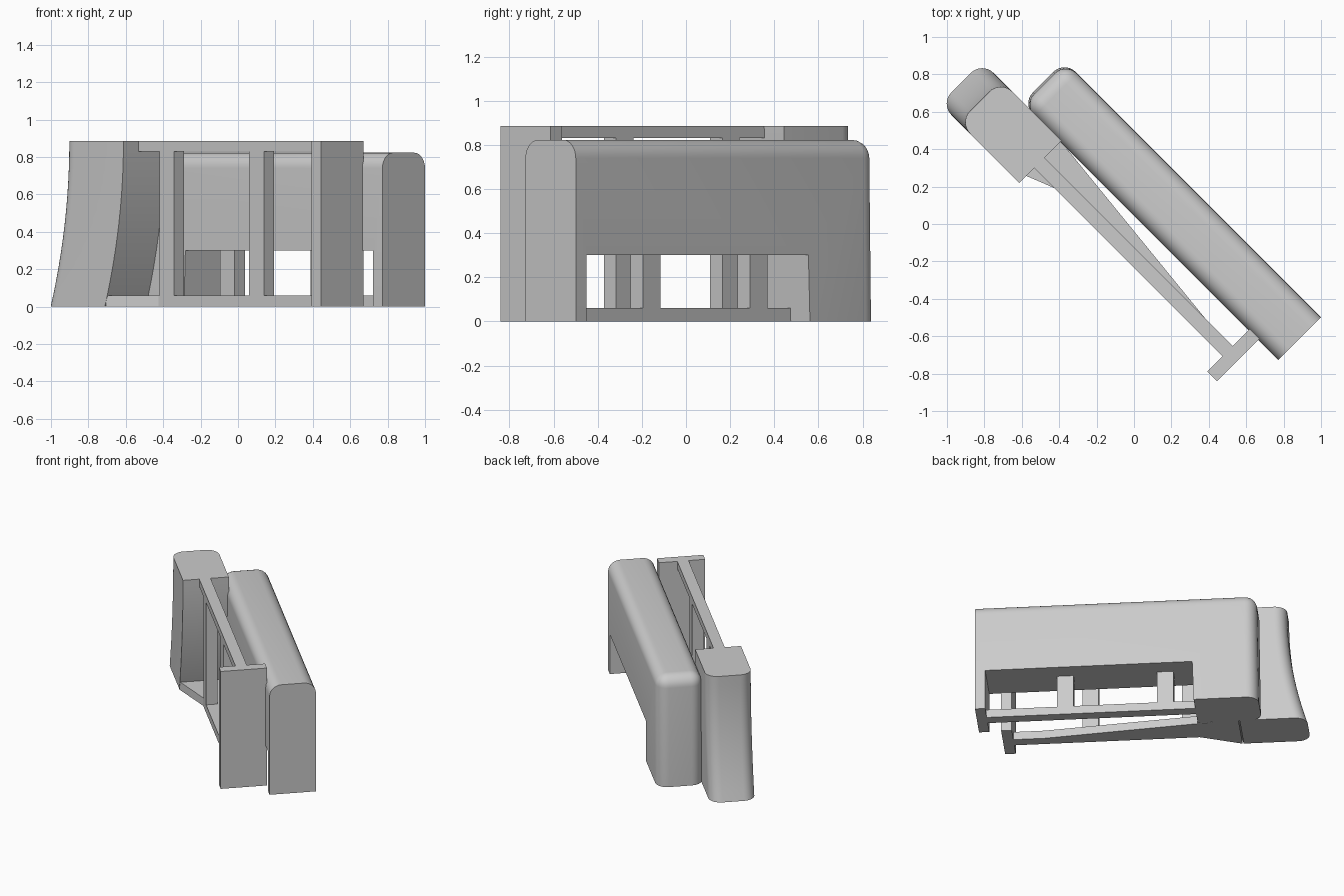
import bpy, bmesh, math
from mathutils import Matrix, Vector

if "Cube" in bpy.data.objects:
    bpy.data.objects.remove(bpy.data.objects["Cube"])

TURN = Matrix.Rotation(-math.pi / 4, 4, 'Z')   # parts are built straight, then turned 45 degrees
grey = bpy.data.materials.new("light_grey")
grey.diffuse_color = (0.6, 0.6, 0.6, 1)
grey.use_nodes = True
grey.node_tree.nodes["Principled BSDF"].inputs["Base Color"].default_value = grey.diffuse_color


def finish(bm, name, smooth=False):
    bmesh.ops.recalc_face_normals(bm, faces=bm.faces)
    bm.transform(TURN)
    me = bpy.data.meshes.new(name)
    bm.to_mesh(me)
    bm.free()
    me.materials.append(grey)
    ob = bpy.data.objects.new(name, me)
    bpy.context.collection.objects.link(ob)
    if smooth:
        bpy.ops.object.select_all(action='DESELECT')
        ob.select_set(True)
        bpy.context.view_layer.objects.active = ob
        bpy.ops.object.shade_smooth_by_angle(angle=math.radians(35))
    return ob


def loft(rings):
    """Closed solid through a list of matching rings."""
    bm = bmesh.new()
    vs = [[bm.verts.new(p) for p in r] for r in rings]
    n = len(vs[0])
    for a, b in zip(vs, vs[1:]):
        for i in range(n):
            j = (i + 1) % n
            bm.faces.new((a[i], a[j], b[j], b[i]))
    bm.faces.new(vs[0][::-1])
    bm.faces.new(vs[-1])
    return bm


def box(name, u0, u1, v0, v1, z0, z1):
    ring = [(u0, v0), (u1, v0), (u1, v1), (u0, v1)]
    return finish(loft([[(u, v, z) for u, v in ring] for z in (z0, z1)]), name)


H, BAR = 0.885, 0.06
WEB = (-0.165, -0.087)

# Open frame: end plate, top rail, two posts
box("end_plate", 0.835, 0.908, -0.28, 0.041, 0, H)
box("top_rail", -0.643, 0.84, *WEB, H - 0.055, H)
for k, u in enumerate((-0.43, 0.25)):
    box(f"frame_post_{k}", u, u + 0.11, *WEB, BAR - 0.01, H - 0.05)

# Bottom rail flaring towards the swept block
flare = [(-0.72, -0.278), (-0.437, WEB[0]), (0.84, WEB[0]), (0.84, WEB[1]),
         (0.62, WEB[1]), (-0.584, 0.035), (-0.72, 0.037)]
finish(loft([[(u, v, z) for u, v in flare] for z in (0, BAR)]), "bottom_rail")

# Swept block with rounded outer corners, foot kicked outwards
R, B0, B1, V0, V1 = 0.085, -1.047, -0.588, -0.278, 0.04
outline = [(B1, V0), (B1, V1)]
for cv, start in ((V1 - R, 90), (V0 + R, 180)):
    for i in range(9):
        a = math.radians(start + i * 90 / 8)
        outline.append((B0 + R + R * math.cos(a), cv + R * math.sin(a)))
rings = []
for i in range(13):
    t = i / 12
    kick = 0.141 * (1 - t) ** 2
    rings.append([(u - kick, v, H * t) for u, v in outline])
finish(loft(rings), "swept_block", True)

# Rounded cover with an open underside
C0, C1, TOP = 0.032, 0.354, 0.823
side = [(-0.88, 0), (-0.44, 0), (-0.43, 0.3), (0.99, 0.3), (0.99, 0),
        (1.06, 0), (1.06, TOP), (-0.868, TOP)]
bm = loft([[(u, v, z) for u, z in side] for v in (C0, C1)])
bm.normal_update()
round_edges = []
for e in bm.edges:
    a, b = (v.co for v in e.verts)
    on_top = min(a.z, b.z) > TOP - 0.01 and min(a.x, b.x) < 0
    on_end = max(a.x, b.x) < -0.8 and abs(a.z - b.z) > 0.5
    if on_top or on_end:
        round_edges.append(e)
bmesh.ops.bevel(bm, geom=round_edges, offset=0.083, segments=7, profile=0.5,
                affect='EDGES', clamp_overlap=True)
finish(bm, "cover", True)

# Bar and posts inside the cover opening
INNER = (0.153, 0.231)
box("cover_bottom_bar", -0.45, 1.0, *INNER, 0, BAR)
for k, u in enumerate((-0.29, 0.395)):
    box(f"cover_post_{k}", u, u + 0.112, *INNER, BAR - 0.01, 0.31)
